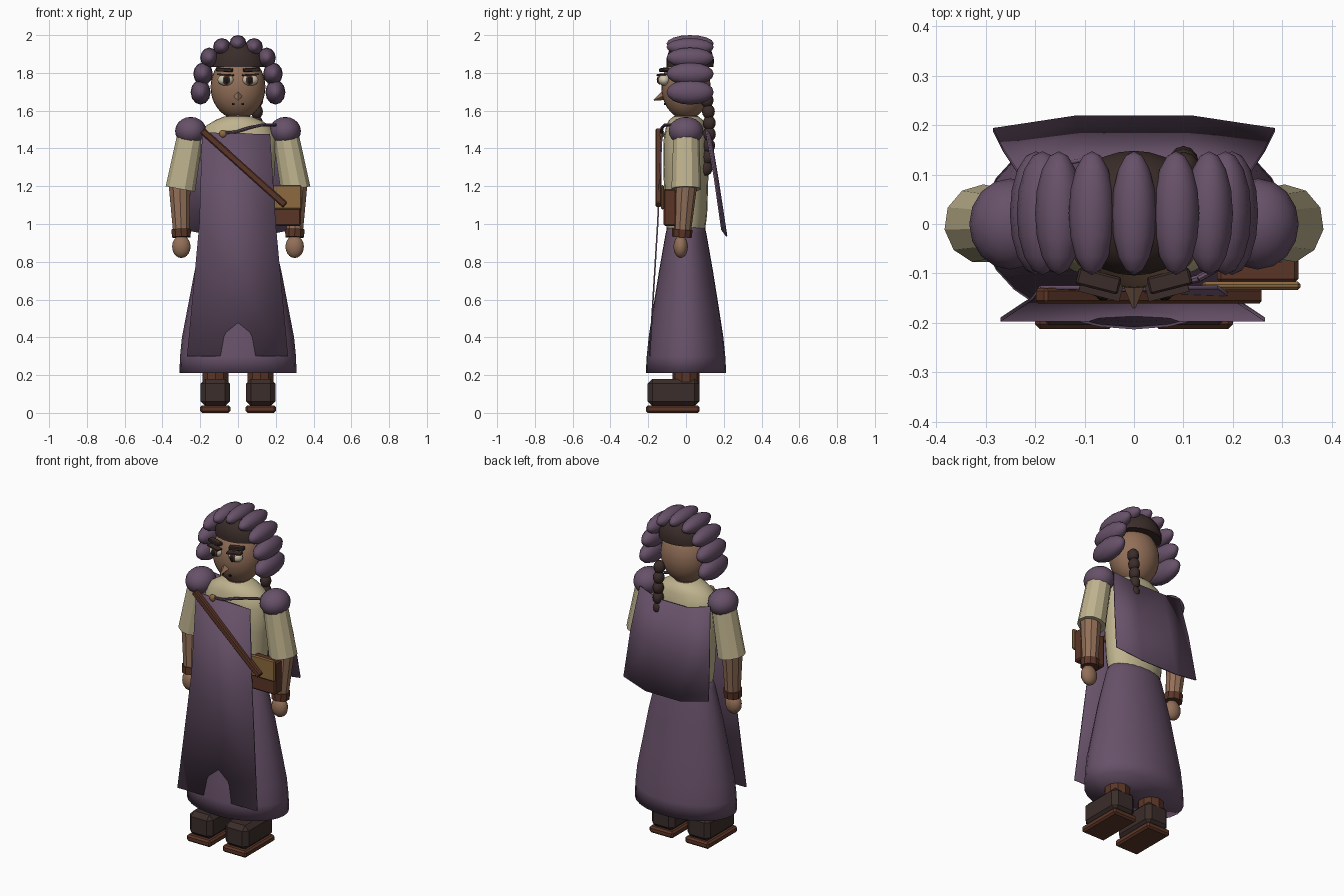
import bpy, bmesh, math
from mathutils import Vector, Matrix

if "Cube" in bpy.data.objects:
    bpy.data.objects.remove(bpy.data.objects["Cube"])


def material(name, r, g, b):
    m = bpy.data.materials.new(name)
    m.diffuse_color = (r, g, b, 1)
    m.use_nodes = True
    m.node_tree.nodes["Principled BSDF"].inputs["Base Color"].default_value = m.diffuse_color
    return m


PURPLE = material("dusty purple cloth", .138, .083, .142)
CREAM = material("cream linen", .52, .45, .27)
SKIN = material("warm skin", .29, .16, .098)
LEATHER = material("brown leather", .105, .036, .02)
DARK = material("dark brown", .043, .026, .023)
TAN = material("tan leather", .27, .145, .05)
WHITE = material("eye white", .6, .55, .42)
BLACK = material("pupil black", .01, .008, .008)


def finish(name, bm, mat, smooth=None):
    bmesh.ops.recalc_face_normals(bm, faces=bm.faces[:])
    me = bpy.data.meshes.new(name)
    bm.to_mesh(me)
    bm.free()
    me.materials.append(mat)
    ob = bpy.data.objects.new(name, me)
    bpy.context.collection.objects.link(ob)
    if smooth:
        bpy.ops.object.select_all(action='DESELECT')
        ob.select_set(True)
        bpy.context.view_layer.objects.active = ob
        bpy.ops.object.shade_smooth_by_angle(angle=math.radians(smooth))
    return ob


def ellipsoid(name, loc, radii, mat, seg=20, rings=12, along_y=False):
    bm = bmesh.new()
    bmesh.ops.create_uvsphere(bm, u_segments=seg, v_segments=rings, radius=1)
    if along_y:
        bmesh.ops.rotate(bm, verts=bm.verts, matrix=Matrix.Rotation(math.pi / 2, 3, 'X'))
    bmesh.ops.scale(bm, verts=bm.verts, vec=radii)
    bmesh.ops.translate(bm, verts=bm.verts, vec=loc)
    return finish(name, bm, mat, 60)


def box(name, center, size, mat, bevel=0, rot=None):
    bm = bmesh.new()
    bmesh.ops.create_cube(bm, size=1)
    bmesh.ops.scale(bm, verts=bm.verts, vec=size)
    if bevel:
        bmesh.ops.bevel(bm, geom=bm.edges[:], offset=bevel, segments=1, affect='EDGES')
    if rot:
        bmesh.ops.rotate(bm, verts=bm.verts, matrix=rot)
    bmesh.ops.translate(bm, verts=bm.verts, vec=center)
    return finish(name, bm, mat)


def tube(name, a, b, r1, r2, mat, sides=10, smooth=None):
    a, b = Vector(a), Vector(b)
    bm = bmesh.new()
    bmesh.ops.create_cone(bm, cap_ends=True, segments=sides, radius1=r1, radius2=r2,
                          depth=(b - a).length)
    q = Vector((0, 0, 1)).rotation_difference(b - a).to_matrix()
    bmesh.ops.rotate(bm, verts=bm.verts, matrix=q)
    bmesh.ops.translate(bm, verts=bm.verts, vec=(a + b) / 2)
    return finish(name, bm, mat, smooth)


def stacked(name, profile, mat, y=0, sides=28, smooth=60):
    """Elliptical rings of (z, x radius, y radius), capped at both ends."""
    bm = bmesh.new()
    rings = []
    for z, rx, ry in profile:
        rings.append([bm.verts.new((rx * math.cos(t), y + ry * math.sin(t), z))
                      for t in (2 * math.pi * i / sides for i in range(sides))])
    for lo, hi in zip(rings, rings[1:]):
        for i in range(sides):
            j = (i + 1) % sides
            bm.faces.new((lo[i], lo[j], hi[j], hi[i]))
    bm.faces.new(rings[0])
    bm.faces.new(rings[-1])
    return finish(name, bm, mat, smooth)


def panel(name, rows, mat, thickness=.008):
    """Cloth sheet from rows of points."""
    bm = bmesh.new()
    grid = [[bm.verts.new(p) for p in row] for row in rows]
    for r0, r1 in zip(grid, grid[1:]):
        for i in range(len(r0) - 1):
            bm.faces.new((r0[i], r0[i + 1], r1[i + 1], r1[i]))
    ob = finish(name, bm, mat, 30)
    mod = ob.modifiers.new("thickness", 'SOLIDIFY')
    mod.thickness = thickness
    mod.offset = 0
    return ob


# Gown and shirt
stacked("skirt", [(.21, .31, .213), (.3, .307, .208), (.4, .297, .198), (.55, .268, .175),
                  (.75, .23, .143), (.95, .182, .108), (1.0, .16, .095)], PURPLE, smooth=100)
stacked("shirt", [(.96, .165, .1), (1.05, .178, .112), (1.3, .195, .12), (1.45, .205, .118),
                  (1.52, .17, .105), (1.55, .12, .09), (1.57, .07, .065)], CREAM, sides=20)
tube("neck", (0, 0, 1.5), (0, 0, 1.63), .065, .06, SKIN, 16, 40)

# Apron hanging straight down the front
panel("front_apron", [[(-.19, -.128, 1.485), (.17, -.128, 1.475)],
                      [(-.205, -.15, 1.0), (.2, -.15, 1.0)],
                      [(-.27, -.193, .3), (.265, -.193, .3)]], PURPLE)

# Cape: side height, middle height, half width, side y, middle y
panel("back_cape", [[(-w, ys, zs), (-.42 * w, ym, zm), (.42 * w, ym, zm), (w, ys, zs)]
                    for zs, zm, w, ys, ym in ((1.5, 1.47, .235, .105, .13),
                                              (1.25, 1.23, .265, .15, .17),
                                              (.97, .935, .285, .19, .215))], PURPLE)

# Arms, legs and shoes, mirrored left and right
for s, side in ((-1, "left"), (1, "right")):
    ellipsoid(side + "_shoulder_puff", (s * .25, 0, 1.492), (.083, .092, .075), PURPLE, 16, 10)
    tube(side + "_sleeve", (s * .305, 0, 1.185), (s * .245, 0, 1.51), .08, .068, CREAM, 11)
    tube(side + "_forearm", (s * .3, -.02, .95), (s * .31, 0, 1.23), .045, .062, SKIN, 10)
    tube(side + "_cuff", (s * .3, -.022, .93), (s * .301, -.019, .972), .052, .054, LEATHER, 10)
    ellipsoid(side + "_hand", (s * .3, -.028, .88), (.05, .038, .06), SKIN, 14, 10)
    tube(side + "_leg", (s * .12, 0, .15), (s * .12, 0, .4), .072, .072, LEATHER, 10)
    box(side + "_shoe", (s * .12, -.067, .108), (.155, .275, .145), DARK, .026)
    box(side + "_sole", (s * .12, -.07, .02), (.16, .285, .04), LEATHER, .01)

    # Eye, brow and mouth corner
    ellipsoid(side + "_eye", (s * .065, -.115, 1.763), (.043, .032, .031), WHITE, 16, 10)
    ellipsoid(side + "_iris", (s * .062, -.137, 1.763), (.021, .015, .026), LEATHER, 12, 8)
    ellipsoid(side + "_pupil", (s * .062, -.145, 1.763), (.014, .01, .019), BLACK, 12, 8)
    turn = Matrix.Rotation(s * .25, 3, 'Z') @ Matrix.Rotation(s * -.05, 3, 'Y')
    box(side + "_brow", (s * .072, -.115, 1.816), (.088, .035, .02), DARK, .004, turn)
    box(side + "_eyelid", (s * .067, -.13, 1.79), (.085, .034, .008), DARK, 0, turn)
    box(side + "_mouth_corner", (s * .025, -.112, 1.636), (.012, .01, .01), BLACK)

# Head and nose
ellipsoid("head", (0, 0, 1.725), (.145, .13, .17), SKIN, 28, 18)
tube("nose", (0, -.105, 1.685), (0, -.17, 1.655), .03, .003, SKIN, 4)

# Headdress: dark cap under an arch of padded rolls
stacked("head_cap", [(1.832, .145, .124), (1.87, .143, .126), (1.91, .12, .115),
                     (1.945, .08, .09), (1.965, .03, .04)], DARK, y=.022)
rolls = [(0, 1.955, .045, .045), (.085, 1.937, .047, .047), (.152, 1.88, .048, .054),
         (.185, 1.795, .052, .06), (.198, 1.698, .053, .066)]
for i, (x, z, rx, rz) in enumerate(rolls):
    for s in ((1,) if x == 0 else (-1, 1)):
        ellipsoid(f"headdress_roll_{i}_{s}", (s * x, .022, z), (rx, .125, rz), PURPLE,
                  12, 8, along_y=True)

# Braid hanging behind one shoulder
for i in range(7):
    ellipsoid(f"braid_knot_{i}", (.1, .112 + .012 * math.sin(i * .6), 1.655 - i * .06),
              (.033 - .001 * i, .034, .039), DARK, 12, 8)

# Satchel with strap
box("satchel_body", (.25, -.085, 1.088), (.165, .068, .195), LEATHER, .008)
box("satchel_flap", (.237, -.125, 1.142), (.2, .017, .128), TAN, .006)
a, b = Vector((-.19, -.142, 1.495)), Vector((.25, -.148, 1.1))
d = b - a
box("satchel_strap", (a + b) / 2, (d.length, .032, .036), LEATHER, .006,
    Matrix.Rotation(math.atan2(-d.z, d.x), 3, 'Y'))

# Cape cord and clasp
ellipsoid("cape_clasp", (-.08, -.128, 1.478), (.021, .014, .021), TAN, 12, 8)
cord = [(-.08, -.128, 1.482), (-.01, -.13, 1.487), (.06, -.127, 1.51), (.13, -.11, 1.525),
        (.2, -.07, 1.525)]
for i, (p, q) in enumerate(zip(cord, cord[1:])):
    tube(f"cape_cord_{i}", p, q, .008, .008, PURPLE, 8, 40)
